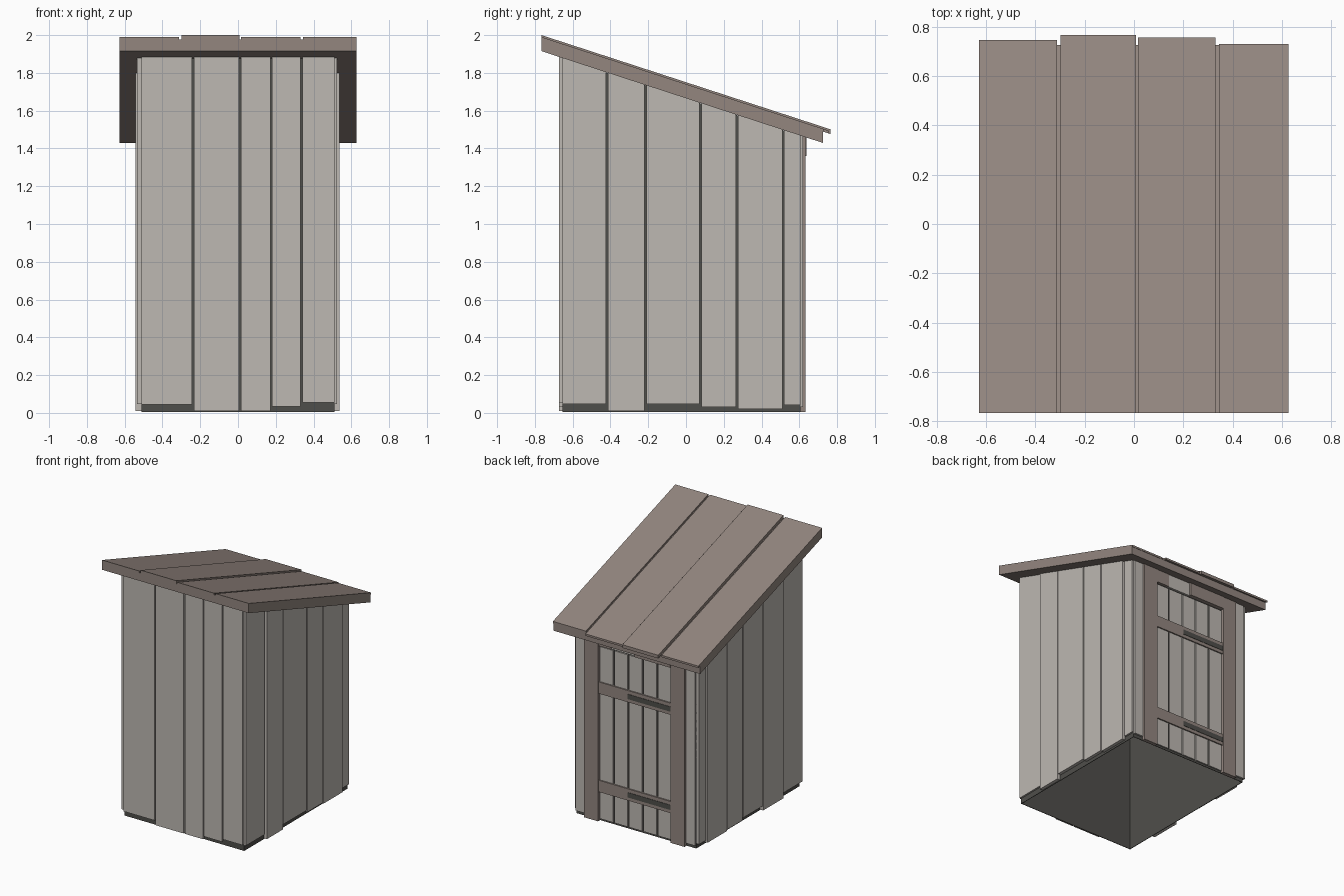
import bpy
import bmesh

cube = bpy.data.objects.get("Cube")
if cube:
    bpy.data.objects.remove(cube, do_unlink=True)


def material(name, color):
    m = bpy.data.materials.new(name)
    m.use_nodes = True
    m.diffuse_color = (*color, 1)
    bsdf = next(n for n in m.node_tree.nodes if n.type == 'BSDF_PRINCIPLED')
    bsdf.inputs["Base Color"].default_value = (*color, 1)
    bsdf.inputs["Roughness"].default_value = 0.9
    return m


GREY = material("weathered grey wood", (0.51, 0.48, 0.445))
BROWN = material("brown wood", (0.292, 0.24, 0.213))
DARK = material("dark gap grey", (0.078, 0.077, 0.069))


def eave(y):
    """Height of the sloping roof underside."""
    return 1.915 - 0.326 * (y + 0.765)


def above(offset):
    return lambda y: eave(y) + offset


def block(name, mat, x, y, bottom, top, hollow=False):
    """Box between x and y ranges; bottom and top may be functions of y."""
    bm = bmesh.new()
    bmesh.ops.create_cube(bm, size=1)
    for v in bm.verts:
        px, py = x[v.co.x > 0], y[v.co.y > 0]
        pz = top if v.co.z > 0 else bottom
        v.co = (px, py, pz(py) if callable(pz) else pz)
    bmesh.ops.recalc_face_normals(bm, faces=bm.faces)
    if hollow:
        floor = [f for f in bm.faces if f.normal.z < -0.9]
        bmesh.ops.delete(bm, geom=floor, context='FACES')
    mesh = bpy.data.meshes.new(name)
    bm.to_mesh(mesh)
    bm.free()
    mesh.materials.append(mat)
    obj = bpy.data.objects.new(name, mesh)
    bpy.context.collection.objects.link(obj)
    if hollow:
        # Give the open box real walls so the inside is solid too
        wall = obj.modifiers.new("wall_thickness", 'SOLIDIFY')
        wall.thickness = 0.006
        wall.offset = -1


# Dark inner shell, hollow and open to the ground
block("inner_shell", DARK, (-0.512, 0.512), (-0.655, 0.606), 0.004, above(-0.002),
      hollow=True)

# Front wall planks: start, end, bottom
front = [(-0.51, -0.243, 0.044), (-0.233, 0.004, 0.01), (0.016, 0.173, 0.01),
         (0.181, 0.332, 0.033), (0.341, 0.51, 0.054)]
for i, (a, b, low) in enumerate(front):
    block(f"front_plank_{i + 1}", GREY, (a, b), (-0.672, -0.654), low, above(0.005))


# Side wall planks: start, end, bottom; end planks sit slightly further in
def side_wall(label, s, face, end_face, seam):
    planks = [(-0.655, -0.424, 0.047), (-0.414, seam - 0.005, 0.01),
              (seam + 0.005, 0.071, 0.047), (0.081, 0.266, 0.03),
              (0.276, 0.51, 0.02), (0.52, 0.606, 0.042)]
    for i, (a, b, low) in enumerate(planks):
        outer = end_face if i in (0, 5) else face
        block(f"{label}_plank_{i + 1}", GREY, sorted((s * 0.511, s * outer)),
              (a, b), low, above(0.005))


side_wall("left", 1, 0.537, 0.525, -0.215)
side_wall("right", -1, 0.542, 0.536, -0.165)

# Back wall planks and door posts
for label, s in (("left", 1), ("right", -1)):
    block(f"back_plank_{label}", GREY, sorted((s * 0.435, s * 0.511)),
          (0.605, 0.62), 0.03, above(0.005))
    block(f"door_post_{label}", BROWN, sorted((s * 0.31, s * 0.43)),
          (0.605, 0.632), 0.004, above(0.005))

# Lintel above the door, with a grey filler on one half
block("door_lintel", BROWN, (-0.31, 0.0), (0.605, 0.638), 1.36, above(0.005))
block("lintel_filler", GREY, (0.0, 0.2), (0.605, 0.622), 1.36, above(0.005))
block("lintel_end", BROWN, (0.2, 0.31), (0.605, 0.628), 1.36, above(0.005))

# Door boards
width = 0.62 / 5
for i in range(5):
    a = -0.31 + i * width
    block(f"door_board_{i + 1}", GREY, (a + 0.005, a + width - 0.005),
          (0.605, 0.616), 0.02, 1.35)

# Door rails with dark strap hinges
for label, z in (("lower", 0.23), ("upper", 0.99)):
    block(f"{label}_door_rail", BROWN, (-0.31, 0.31), (0.61, 0.626), z, z + 0.09)
    block(f"{label}_strap_hinge", DARK, (-0.31, 0.06), (0.62, 0.629), z + 0.025, z + 0.063)

# Roof slab and roof boards: start, end, back edge, thickness
block("roof_slab", BROWN, (-0.628, 0.627), (-0.765, 0.725), eave, above(0.062))
roof = [(-0.628, -0.312, 0.745, 0.075), (-0.298, 0.008, 0.765, 0.085),
        (0.016, 0.331, 0.755, 0.075), (0.345, 0.627, 0.73, 0.075)]
for i, (a, b, end, thick) in enumerate(roof):
    block(f"roof_board_{i + 1}", BROWN, (a, b), (-0.765, end), above(0.06), above(thick))
